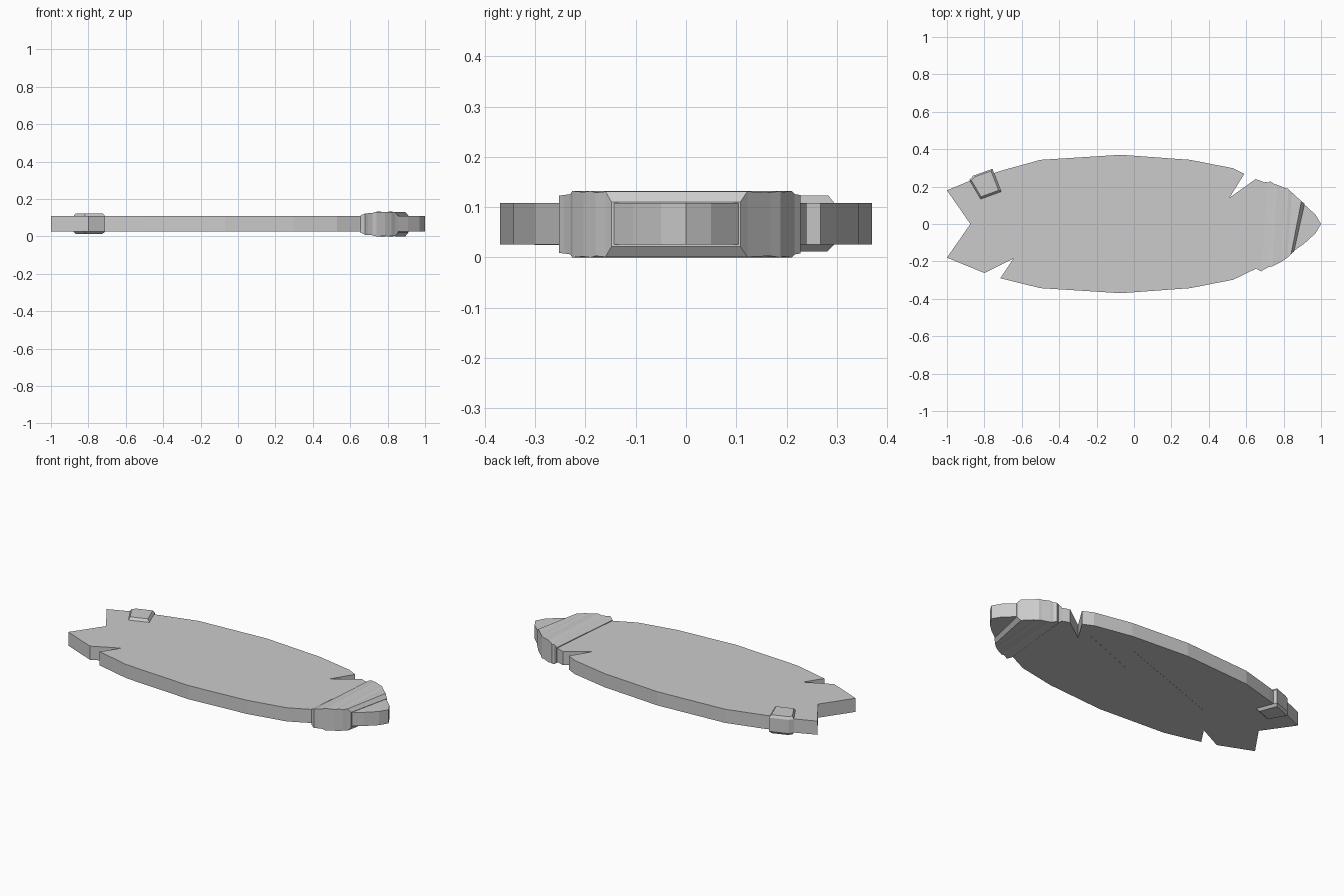
import bpy, bmesh


def make_object(name, verts, faces):
    mesh = bpy.data.meshes.new(name)
    mesh.from_pydata(verts, [], faces)
    bm = bmesh.new()
    bm.from_mesh(mesh)
    bmesh.ops.recalc_face_normals(bm, faces=bm.faces)
    bm.to_mesh(mesh)
    bm.free()
    obj = bpy.data.objects.new(name, mesh)
    bpy.context.collection.objects.link(obj)
    return obj


def loft(name, rings):
    """Skin closed rings of equal length and cap both ends."""
    n = len(rings[0])
    verts = [p for ring in rings for p in ring]
    faces = [tuple(range(n)), tuple(range(len(verts) - n, len(verts)))]
    for r in range(len(rings) - 1):
        for i in range(n):
            j = (i + 1) % n
            faces.append((r * n + i, r * n + j, (r + 1) * n + j, (r + 1) * n + i))
    return make_object(name, verts, faces)


def ring_at(points, z, scale=1.0):
    cx = sum(p[0] for p in points) / len(points)
    cy = sum(p[1] for p in points) / len(points)
    return [(cx + (x - cx) * scale, cy + (y - cy) * scale, z) for x, y in points]


# Board outline: nose, broken notch on each rail, swallow tail
rail = [(0.53, 0.298), (0.30, 0.343), (-0.07, 0.37), (-0.50, 0.343)]
outline = [(1.0, 0), (0.97, 0.05), (0.91, 0.105), (0.84, 0.16), (0.73, 0.212),
           (0.65, 0.24), (0.51, 0.14), (0.59, 0.268)]
outline += rail
outline += [(-0.71, 0.285), (-0.88, 0.23), (-1.0, 0.18), (-0.875, 0), (-1.0, -0.18),
            (-0.80, -0.262), (-0.645, -0.185), (-0.715, -0.29)]
outline += [(x, -y) for x, y in reversed(rail)]
outline += [(0.65, -0.24), (0.73, -0.212), (0.84, -0.155), (0.91, -0.105), (0.97, -0.05)]
loft("board", [ring_at(outline, 0.026), ring_at(outline, 0.108)])

# Skewed tape bands around the nose: left end, right end, half thickness
MID = 0.066
bands = [((0.700, 0.226), (0.655, -0.240), 0.046),
         ((0.715, 0.222), (0.680, -0.253), 0.057),
         ((0.730, 0.228), (0.695, -0.243), 0.058),
         ((0.745, 0.216), (0.720, -0.230), 0.060),
         ((0.765, 0.210), (0.740, -0.226), 0.066),
         ((0.810, 0.192), (0.785, -0.204), 0.064),
         ((0.825, 0.188), (0.805, -0.190), 0.066),
         ((0.845, 0.168), (0.820, -0.180), 0.063),
         ((0.895, 0.122), (0.840, -0.160), 0.065),
         ((0.912, 0.108), (0.855, -0.148), 0.044)]
rings = []
for (ax, ay), (bx, by), h in bands:
    rings.append([(ax, ay, MID - h), (ax, ay, MID + h), (bx, by, MID + h), (bx, by, MID - h)])
loft("nose_tape", rings)

# Tape patch folded over the tail rail, bevelled above and below
patch = [(-0.88, 0.235), (-0.82, 0.133), (-0.71, 0.173), (-0.757, 0.295), (-0.86, 0.258)]
loft("tail_tape", [ring_at(patch, z, s) for z, s in
                   ((0.012, 0.82), (0.026, 1), (0.108, 1), (0.123, 0.85))])

# Flat zigzag inlay on the underside
zigzag = [(0.50, 0.21), (0.11, 0.062), (0.20, 0.227), (-0.514, -0.024),
          (-0.512, -0.301), (0.006, -0.034), (-0.156, -0.239)]
loft("underside_inlay", [ring_at(zigzag, 0.0252), ring_at(zigzag, 0.027)])
